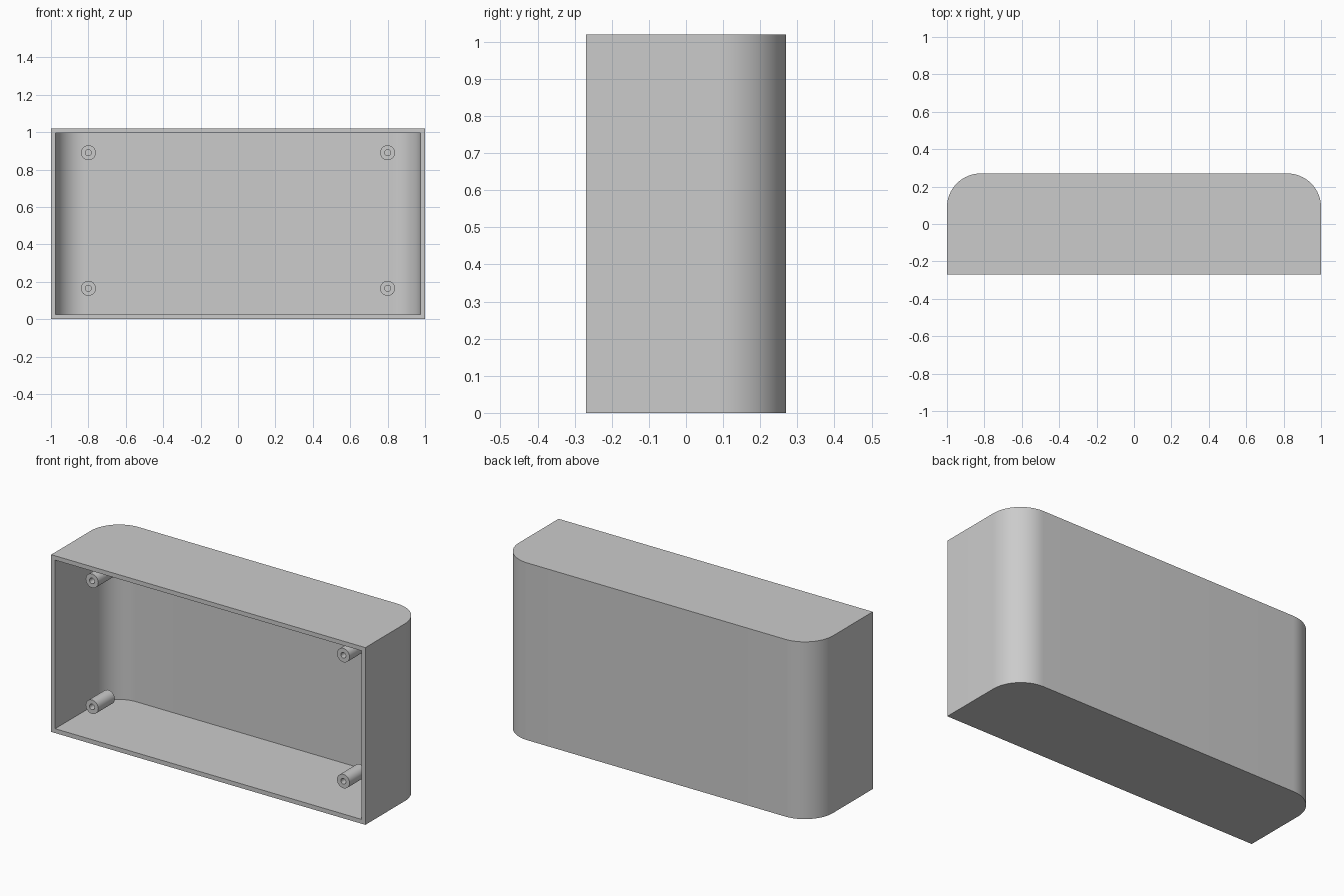
import bpy, bmesh, math

cube = bpy.data.objects.get("Cube")
if cube:
    bpy.data.objects.remove(cube, do_unlink=True)

grey = bpy.data.materials.new("plain grey")
grey.use_nodes = True
colour = (0.6, 0.6, 0.6, 1)
grey.diffuse_color = colour
grey.node_tree.nodes["Principled BSDF"].inputs["Base Color"].default_value = colour

HALF_DEPTH, HEIGHT, WALL, RADIUS = 0.27, 1.02, 0.025, 0.18
ARC_STEPS = 16


def outline(inset):
    """Plan of the case, open end at the front and rounded at the back."""
    r, cx, cy = RADIUS - inset, 1 - RADIUS, HALF_DEPTH - RADIUS
    arc = [(cx + r * math.cos(a), cy + r * math.sin(a))
           for a in (math.pi / 2 * i / ARC_STEPS for i in range(ARC_STEPS + 1))]
    half = [(1 - inset, -HALF_DEPTH)] + arc
    return half + [(-x, y) for x, y in reversed(half)]


def finish(bm, name):
    bmesh.ops.recalc_face_normals(bm, faces=bm.faces)
    mesh = bpy.data.meshes.new(name)
    bm.to_mesh(mesh)
    bm.free()
    mesh.materials.append(grey)
    obj = bpy.data.objects.new(name, mesh)
    bpy.context.collection.objects.link(obj)
    bpy.ops.object.select_all(action="DESELECT")
    obj.select_set(True)
    bpy.context.view_layer.objects.active = obj
    bpy.ops.object.shade_smooth_by_angle(angle=math.radians(30))
    return obj


# Case: outer and inner skins joined by a rim around the open front
bm = bmesh.new()
corners = []
for inset, low, high in ((0, 0, HEIGHT), (WALL, WALL, HEIGHT - WALL)):
    plan = outline(inset)
    bottom = [bm.verts.new((x, y, low)) for x, y in plan]
    top = [bm.verts.new((x, y, high)) for x, y in plan]
    bm.faces.new(bottom)
    bm.faces.new(top)
    for i in range(len(plan) - 1):
        bm.faces.new((bottom[i], bottom[i + 1], top[i + 1], top[i]))
    corners.append((bottom[0], bottom[-1], top[-1], top[0]))
outer, inner = corners
for i in range(4):
    j = (i + 1) % 4
    bm.faces.new((outer[i], outer[j], inner[j], inner[i]))
finish(bm, "case")


# Screw posts: short hollow tubes near the four corners
def screw_post(name, x, z, front=-0.185, back=-0.035, radius=0.04, bore=0.016, sides=32):
    bm = bmesh.new()
    section = ((radius, front), (radius, back), (bore, back), (bore, front))
    rings = []
    for r, y in section:
        angles = (2 * math.pi * i / sides for i in range(sides))
        rings.append([bm.verts.new((x + r * math.cos(a), y, z + r * math.sin(a)))
                      for a in angles])
    for k, ring in enumerate(rings):
        after = rings[(k + 1) % len(rings)]
        for i in range(sides):
            j = (i + 1) % sides
            bm.faces.new((ring[i], ring[j], after[j], after[i]))
    finish(bm, name)


for side, x in (("left", 0.8), ("right", -0.8)):
    for level, z in (("lower", 0.165), ("upper", 0.89)):
        screw_post(f"{level}_{side}_screw_post", x, z)
